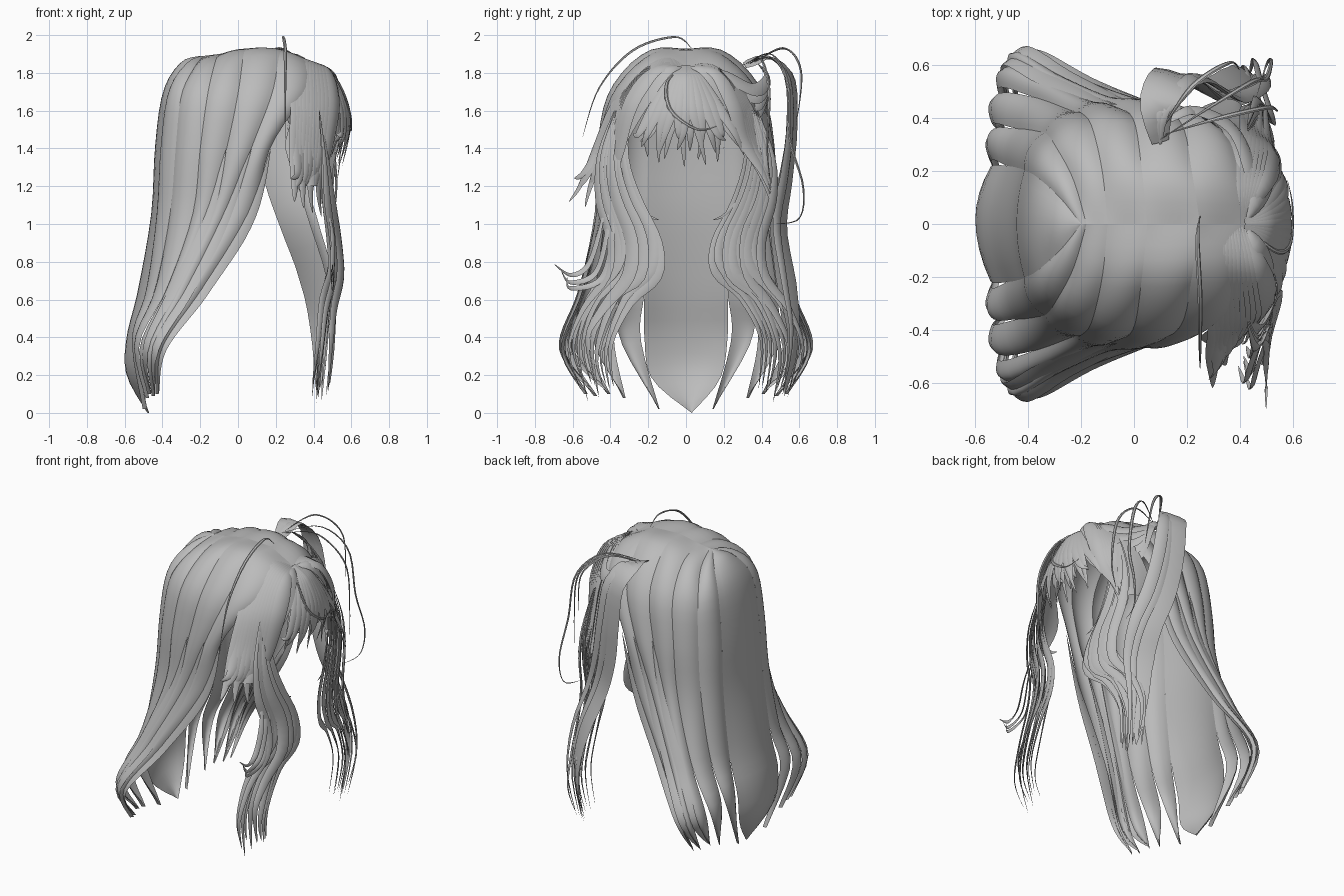
import bpy, math, random
from mathutils import Vector as V

random.seed(4)
cube = bpy.data.objects.get("Cube")
if cube:
    bpy.data.objects.remove(cube)

hair = bpy.data.materials.new("hair_grey")
hair.use_nodes = True
GREY = (0.5, 0.5, 0.5, 1)
hair.diffuse_color = GREY
hair.node_tree.nodes["Principled BSDF"].inputs["Base Color"].default_value = GREY


def spline(pts, t):
    """Smooth curve through all points, t from 0 to 1."""
    f = min(t, 0.99999) * (len(pts) - 1)
    i, u = int(f), f - int(f)
    a, b, c, d = (V(pts[max(0, min(len(pts) - 1, i + k))]) for k in (-1, 0, 1, 2))
    return 0.5 * (2 * b + (c - a) * u + (2 * a - 5 * b + 4 * c - d) * u ** 2
                  + (3 * b - a - 3 * c + d) * u ** 3)


def outward(p):
    """Direction away from the middle of the head."""
    return (p - V((0, 0, min(p.z, 1.4)))).normalized()


def flip(pts, side):
    return [(x, y * side, z) for x, y, z in pts]


def build(name, grids):
    """One object from several grids of points."""
    verts, faces = [], []
    for grid in grids:
        base, n = len(verts), len(grid[0])
        for row in grid:
            verts += row
        for r in range(len(grid) - 1):
            for c in range(n - 1):
                i = base + r * n + c
                faces.append((i, i + 1, i + n + 1, i + n))
    mesh = bpy.data.meshes.new(name)
    mesh.from_pydata(verts, [], faces)
    mesh.materials.append(hair)
    ob = bpy.data.objects.new(name, mesh)
    bpy.context.collection.objects.link(ob)
    for o in bpy.context.selected_objects:
        o.select_set(False)
    bpy.context.view_layer.objects.active = ob
    ob.select_set(True)
    bpy.ops.object.shade_smooth_by_angle(angle=math.radians(40))


def panel(a, b, bulge=0.025, mid=None, rows=30, cols=8):
    """Sheet between two edge curves, bulging outwards."""
    grid = []
    for r in range(rows + 1):
        t = r / rows
        p, q = spline(a, t), spline(b, t)
        m = spline(mid, t) if mid else (p + q) / 2
        row = []
        for c in range(cols + 1):
            s = c / cols
            hump = 4 * s * (1 - s)
            pt = p.lerp(q, s) + (m - (p + q) / 2) * hump
            row.append(pt + outward(pt) * bulge * hump * min(1, 5 * t))
        grid.append(row)
    return grid


def lock(pts, width, thick=0.25, start=0.1, taper=2.2, rows=28):
    """Tapered strand with a lens section lying along the head."""
    grid = []
    for r in range(rows + 1):
        t = r / rows
        p = spline(pts, t)
        tan = (spline(pts, min(1, t + 0.02)) - spline(pts, max(0, t - 0.02))).normalized()
        side = tan.cross(outward(p)).normalized()
        up = side.cross(tan)
        w = width / 2 * min(1, start + 3 * t) * min(1, taper * (1 - t)) ** 0.8
        grid.append([p + side * w * math.cos(k * math.pi / 3)
                     + up * w * thick * math.sin(k * math.pi / 3) for k in range(7)])
    return grid


def bundle(pts, count, spread, width):
    """Several strands that follow one path and part towards the tips."""
    out = []
    for i in range(count):
        k = (i / (count - 1) - 0.5) * 2
        wob = random.uniform(-0.05, 0.05)
        path = []
        for j, (x, y, z) in enumerate(pts):
            u = j / (len(pts) - 1)
            path.append((x + wob * u, y + k * spread * (0.3 + 0.7 * math.sin(u * 2.6)),
                         z + random.uniform(-0.05, 0.05) * u))
        out.append(lock(path, width * random.uniform(0.6, 1.1)))
    return out


# Guide curves from the temple round to the middle of the back
guides = [
    [(.42, 0, 1.83), (.40, .17, 1.82), (.34, .35, 1.67), (.17, .43, 1.4), (.07, .44, 1.05), (-.18, .53, .65), (-.39, .64, .34)],
    [(.25, 0, 1.92), (.22, .19, 1.9), (.18, .38, 1.69), (.07, .45, 1.4), (-.06, .46, 1.05), (-.26, .55, .65), (-.43, .65, .34)],
    [(.05, 0, 1.93), (.03, .2, 1.9), (0, .39, 1.69), (-.06, .44, 1.4), (-.15, .46, 1.05), (-.33, .54, .65), (-.48, .6, .34)],
    [(-.1, 0, 1.9), (-.12, .2, 1.86), (-.16, .37, 1.69), (-.2, .42, 1.4), (-.24, .43, 1.05), (-.38, .48, .65), (-.52, .5, .36)],
    [(-.18, 0, 1.89), (-.23, .17, 1.83), (-.3, .3, 1.68), (-.33, .34, 1.4), (-.36, .35, 1.05), (-.44, .36, .65), (-.54, .36, .38)],
    [(-.2, 0, 1.89), (-.28, .1, 1.84), (-.37, .18, 1.69), (-.41, .2, 1.4), (-.43, .21, 1.05), (-.48, .22, .65), (-.54, .22, .4)],
]
back_mid = [(-.2, 0, 1.89), (-.3, 0, 1.85), (-.39, 0, 1.69), (-.43, 0, 1.4), (-.45, 0, 1.05), (-.52, 0, .65),
            (-.58, .01, .4), (-.58, .02, .2), (-.47, .03, 0)]
tips = [(-.42, .52, .1), (-.44, .47, .09), (-.46, .4, .1), (-.47, .32, .08), (-.48, .14, .02)]

for side, tag in ((1, "left"), (-1, "right")):
    grids = []
    for k in range(5):
        a, b, tip = guides[k], guides[k + 1], [tips[k]]
        # Narrow the strip near its end so that the tips stand apart
        low_a, low_b = (tuple(V(a[-1]).lerp(V(b[-1]), s)) for s in (0.1, 0.85))
        grids.append(panel(flip(a[:-1] + [low_a] + tip, side), flip(b[:-1] + [low_b] + tip, side)))
    build("back_hair_" + tag, grids)

    # Curled strands over the flared ends
    grids = []
    for k in range(3):
        path = [tuple(V(p) + outward(V(p)) * 0.012) for p in guides[k][3:]] + [tips[k]]
        grids.append(lock(flip(path, side), 0.07, 0.15, 0))
    build("side_strands_" + tag, grids)

    # Temple sheet joining cap and fringe
    front = [(.42, 0, 1.83), (.5, .08, 1.79), (.53, .19, 1.64), (.48, .32, 1.42), (.42, .42, 1.2)]
    rear = [(.42, 0, 1.83), (.40, .17, 1.82), (.34, .35, 1.67), (.25, .43, 1.42), (.33, .47, 1.2)]
    build("temple_" + tag, [panel(flip(front, side), flip(rear, side), rows=18)])

    # Wavy lock in front of the shoulder
    wave = [(.43, .34, 1.6), (.46, .39, 1.35), (.48, .36, 1.12), (.51, .28, .92), (.52, .29, .75),
            (.48, .42, .58), (.46, .51, .36), (.44, .47, .1)]
    build("front_lock_" + tag, bundle(flip(wave, side), 10, 0.13, 0.08))
    inner = [(.44, .36, 1.4), (.47, .33, 1.2), (.49, .22, 1.06), (.5, .14, 1.02)]
    build("inner_curl_" + tag, [lock(flip(inner, side), 0.025)])

# Middle panel of the back
edge = guides[5] + [(-.53, .18, .18), (-.47, .03, 0)]
build("back_panel", [panel([(x, -y if z else y, z) for x, y, z in edge], edge, 0.01, back_mid)])

# Outward flicks on the right lock
build("loose_flicks_right", [lock([(.46, -.42, 1.15), (.5, -.46 + d, .95), (.5, -.52 + d, .78 - d),
                                   (.5, -.61, .73 - d), (.5, -.7 + d, .79 - d)], 0.035) for d in (0, .04, .07)])

# Fringe fanning from the front of the parting
fringe = []
for i in range(21):
    k = i / 10 - 1
    end = 1.36 + 0.07 * math.cos(i * 2.4) + 0.05 * abs(k)
    drift = 0.05 * math.sin(i * 1.7)
    out = 0.015 * math.cos(i * 3.1) - 0.04 * k * k
    fringe.append(lock([(.42, 0.01 * k, 1.84), (.51 + out / 2, .07 * k, 1.77), (.57 + out, .17 * k, 1.62),
                        (.575 + out, .25 * k + drift / 3, 1.48), (.54 + out, .28 * k + drift, end)],
                       0.06, start=0.25))
build("fringe", fringe)

# Swept bangs, longer on the right
bangs = []
for i in range(11):
    k = i / 10
    sway = math.sin(i * 2)
    bangs.append(lock([(.42 - .1 * k, -.01, 1.83 + .045 * k), (.48 - .16 * k, -.16, 1.81 + .05 * k),
                       (.51 - .19 * k, -.29 - .07 * k, 1.64), (.48 - .18 * k, -.35 - .12 * k, 1.41),
                       (.44 - .14 * k, -.38 - .18 * k, 1.24 - .04 * sway),
                       (.44 - .16 * k + .02 * sway, -.34 - .28 * k, 1.1 + .09 * k - .08 * sway)],
                      0.1, taper=1.7))
build("swept_bangs_right", bangs)
bangs = []
for i in range(8):
    k = i / 7
    sway = math.sin(i * 2)
    bangs.append(lock([(.42, .01, 1.83), (.5 - .09 * k, .15, 1.8 + .02 * k), (.53 - .1 * k, .25 + .06 * k, 1.63),
                       (.51 - .09 * k, .31 + .08 * k, 1.43), (.5 - .08 * k, .4 + .03 * k, 1.28 - .03 * sway),
                       (.5 - .06 * k, .45, 1.16 - .05 * sway)], 0.09, taper=1.8))
build("swept_bangs_left", bangs)

# Hair drawn back into the gathered side tail
gather = [lock([(.43 - .04 * i, .02, 1.83), (.44 - .04 * i, .19, 1.79 - .02 * i), (.37 - .02 * i, .36, 1.71 - .04 * i),
                (.22, .43, 1.77), (.12, .38, 1.85)], 0.08) for i in range(5)]
build("gathered_hair", gather)

# Side tail: broad ribbon with two thinner strands
tail = [(.1, .31, 1.84), (.09, .45, 1.88), (.15, .55, 1.77), (.18, .56, 1.5), (.22, .53, 1.25), (.3, .49, 1),
        (.4, .53, .7), (.43, .57, .4), (.42, .52, .09)]
build("side_tail", [lock(tail, 0.18, 0.1, 0.4, 4)] + [
    lock([(x + d * math.sin(j / 3), y - .01, z) for j, (x, y, z) in enumerate(tail)], 0.08)
    for d in (.05, .1)])

# Fine flyaway hairs
flyaways = [
    [(.25, .03, 1.93), (.24, -.06, 1.99), (.25, -.28, 1.92), (.25, -.46, 1.72), (.25, -.55, 1.45)],
    [(.1, .35, 1.85), (.22, .52, 1.93), (.36, .61, 1.8), (.4, .58, 1.5)],
    [(.1, .32, 1.85), (.3, .45, 1.9), (.45, .54, 1.75), (.5, .55, 1.45), (.52, .62, 1.2), (.5, .6, 1.03), (.46, .47, 1)],
    [(.12, .34, 1.85), (.32, .4, 1.87), (.5, .44, 1.7), (.54, .43, 1.4), (.52, .45, 1.2)],
    [(.42, 0, 1.84), (.53, -.1, 1.75), (.59, -.08, 1.6), (.6, .06, 1.5), (.58, .17, 1.52)],
]
build("flyaway_hairs", [lock(p, 0.02, 0.5) for p in flyaways])
